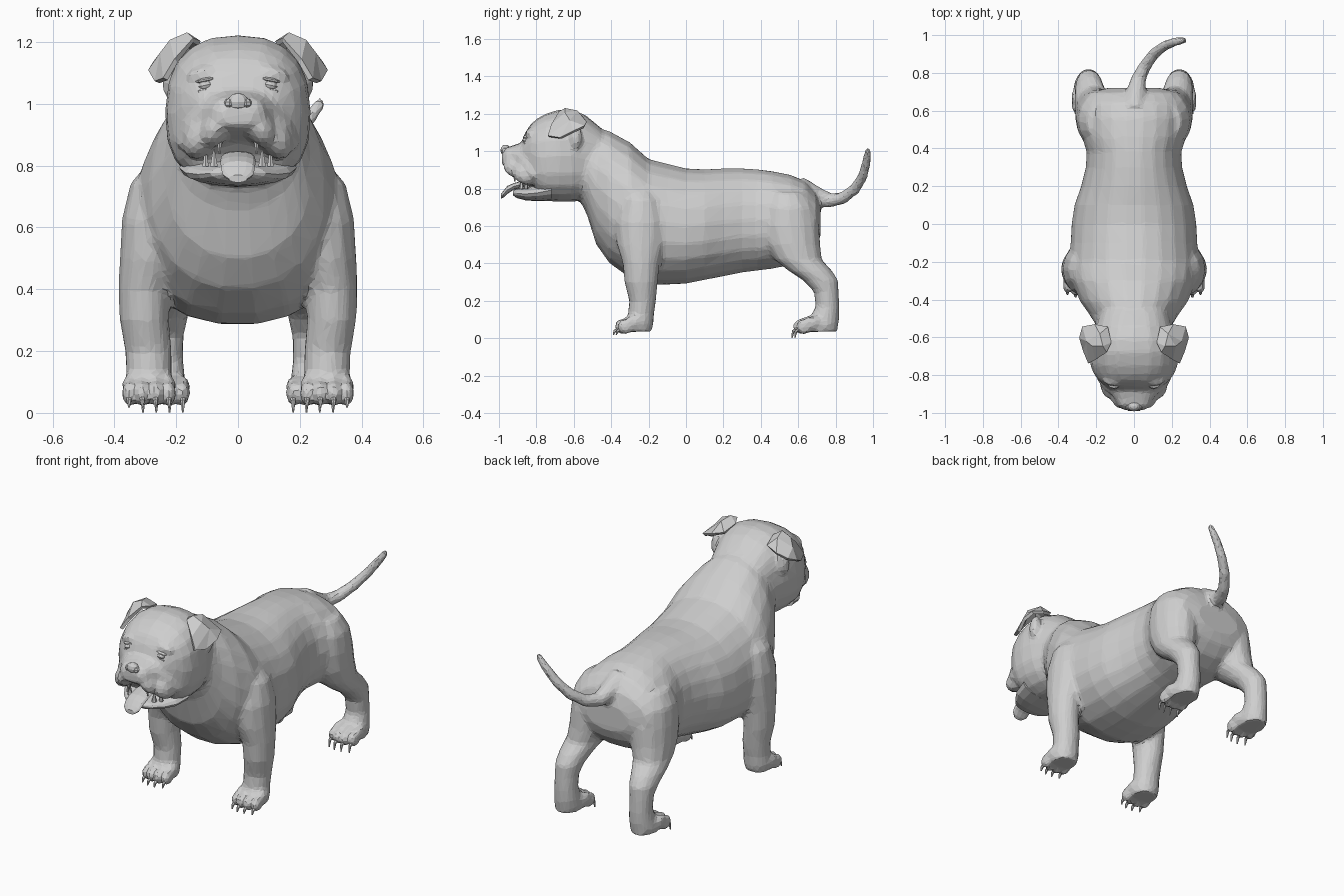
import bpy, bmesh, math
from mathutils import Vector, Matrix

if "Cube" in bpy.data.objects:
    bpy.data.objects.remove(bpy.data.objects["Cube"])

grey = bpy.data.materials.new("plain_grey")
grey.use_nodes = True
colour = (0.62, 0.62, 0.62, 1)
grey.diffuse_color = colour
grey.node_tree.nodes["Principled BSDF"].inputs["Base Color"].default_value = colour


def make_object(name, bm):
    bmesh.ops.recalc_face_normals(bm, faces=bm.faces)
    mesh = bpy.data.meshes.new(name)
    bm.to_mesh(mesh)
    bm.free()
    mesh.materials.append(grey)
    obj = bpy.data.objects.new(name, mesh)
    bpy.context.collection.objects.link(obj)
    return obj


def skin_rings(bm, rings):
    # Bridge neighbouring rings of points and cap both ends
    loops = [[bm.verts.new(p) for p in ring] for ring in rings]
    n = len(loops[0])
    for a, b in zip(loops, loops[1:]):
        for i in range(n):
            bm.faces.new((a[i], a[(i + 1) % n], b[(i + 1) % n], b[i]))
    bm.faces.new(loops[0])
    bm.faces.new(loops[-1])


def angles(n):
    return [math.tau * i / n for i in range(n)]


def square(v, power):
    return math.copysign(abs(v) ** power, v)


def loft_y(bm, sections, n=20, egg=0.0, power=1.0):
    # Sections along y: y, top, bottom, half width
    # egg widens the lower half, a power below one squares the outline
    skin_rings(bm, [[(w * square(math.cos(t), power) * (1 - egg * math.sin(t)), y,
                      (top + low) / 2 + (top - low) / 2 * square(math.sin(t), power))
                     for t in angles(n)] for y, top, low, w in sections])


def loft_z(bm, sections, side, n=14):
    # Sections along z: z, x, y, x radius, y radius
    skin_rings(bm, [[(side * (x + rx * math.cos(t)), y + ry * math.sin(t), z)
                     for t in angles(n)] for z, x, y, rx, ry in sections])


def tube(bm, path, n=10):
    # Tapered tube through x, y, z, radius points
    pts = [Vector(p[:3]) for p in path]
    rings = []
    for i, p in enumerate(pts):
        d = (pts[min(i + 1, len(pts) - 1)] - pts[max(i - 1, 0)]).normalized()
        u = d.cross(Vector((1, 0, 0.3))).normalized()
        v = d.cross(u)
        rings.append([p + path[i][3] * (u * math.cos(t) + v * math.sin(t)) for t in angles(n)])
    skin_rings(bm, rings)


def ball(bm, centre, radii, tilt=0.0, seg=12):
    m = Matrix.Translation(centre) @ Matrix.Rotation(tilt, 4, 'Y') @ Matrix.Diagonal((*radii, 1))
    bmesh.ops.create_uvsphere(bm, u_segments=seg, v_segments=seg // 2 + 1, radius=1, matrix=m)


# Continuous skin: torso and neck
skin = bmesh.new()
loft_y(skin, [(-.58, 1.2, .76, .18), (-.53, 1.15, .66, .205), (-.48, 1.13, .5, .235),
              (-.41, 1.11, .4, .285), (-.3, 1.05, .32, .33), (-.2, .96, .285, .345),
              (-.1, .935, .285, .335), (0, .91, .29, .33), (.1, .905, .31, .315),
              (.2, .91, .33, .28), (.3, .91, .35, .255), (.38, .905, .36, .25),
              (.46, .895, .37, .275), (.56, .875, .39, .285), (.64, .84, .43, .28),
              (.695, .78, .49, .24), (.72, .7, .55, .14)], 22, .08, .92)

# Skull and muzzle
loft_y(skin, [(-.46, 1.13, .78, .18), (-.54, 1.195, .74, .205), (-.61, 1.22, .73, .228),
              (-.68, 1.222, .73, .236), (-.75, 1.2, .735, .23), (-.795, 1.175, .76, .212),
              (-.83, 1.145, .83, .185), (-.86, 1.1, .86, .15), (-.88, 1.045, .88, .13),
              (-.93, 1.03, .9, .1), (-.965, 1.02, .915, .085), (-.985, .99, .93, .055)],
       20, .03, .8)

for s in (-1, 1):
    # Front leg with shoulder
    loft_z(skin, [(.82, .22, -.25, .06, .07), (.74, .24, -.24, .11, .115),
                  (.62, .255, -.24, .122, .145), (.5, .28, -.24, .103, .13),
                  (.4, .302, -.24, .085, .1), (.3, .303, -.24, .08, .09),
                  (.2, .29, -.232, .076, .072), (.13, .288, -.24, .074, .07),
                  (.08, .288, -.255, .08, .082), (.035, .288, -.26, .072, .078)], s)
    # Hind leg with thigh and hock
    loft_z(skin, [(.78, .17, .54, .08, .1), (.7, .18, .55, .115, .145),
                  (.6, .185, .555, .122, .16), (.5, .195, .57, .117, .15),
                  (.42, .212, .6, .1, .128), (.36, .23, .665, .085, .118),
                  (.31, .237, .72, .075, .095), (.25, .24, .75, .065, .067),
                  (.17, .24, .757, .063, .064), (.11, .24, .74, .07, .08),
                  (.07, .243, .715, .078, .1), (.035, .243, .715, .07, .095)], s)
    # Toes of both paws
    for px, py in ((.288, -.325), (.243, .63)):
        for i in range(4):
            x, y = s * (px + (i - 1.5) * .043), py - (.015 if i in (1, 2) else 0)
            ball(skin, (x, y, .063), (.024, .045, .042))
            ball(skin, (x, y + .045, .085), (.024, .05, .036))
    # Hanging upper lip, cheek fold and brow
    ball(skin, (s * .07, -.895, .925), (.05, .085, .075), s * -.5)
    ball(skin, (s * .12, -.845, .89), (.055, .085, .075), s * -.5)
    tube(skin, [(s * .05, -.955, 1.01, .014), (s * .1, -.9, .98, .018),
                (s * .155, -.85, .93, .02), (s * .19, -.805, .86, .016)])
    ball(skin, (s * .11, -.825, 1.1), (.06, .035, .022), s * .2)
    # Ear base behind the cheek
    ball(skin, (s * .215, -.59, 1.08), (.03, .035, .07), s * -.1)

# Tail
tube(skin, [(0, .6, .8, .07), (.01, .69, .76, .056), (.025, .77, .737, .04),
            (.06, .84, .75, .034), (.11, .905, .8, .031), (.165, .945, .865, .028),
            (.22, .965, .94, .025), (.265, .972, 1.0, .019), (.272, .973, 1.02, .009)])

dog = make_object("body_skin", skin)
remesh = dog.modifiers.new("fuse", 'REMESH')
remesh.mode = 'VOXEL'
remesh.voxel_size = .012
smooth = dog.modifiers.new("soften", 'SMOOTH')
smooth.factor, smooth.iterations = .5, 6
facets = dog.modifiers.new("facets", 'DECIMATE')
facets.ratio = .08

# Lower jaw
jaw = bmesh.new()
loft_y(jaw, [(-.925, .79, .765, .045), (-.905, .8, .75, .09), (-.86, .805, .738, .13),
             (-.8, .82, .733, .17), (-.72, .85, .735, .19)], 16)
make_object("lower_jaw", jaw)

# Tongue hanging over the jaw
tongue = bmesh.new()
loft_y(tongue, [(-.8, .85, .815, .05), (-.86, .845, .81, .055), (-.92, .83, .795, .057),
                (-.955, .815, .772, .055), (-.975, .79, .753, .05), (-.99, .77, .745, .03)], 12)
make_object("tongue", tongue)

# Teeth
teeth = bmesh.new()
for s in (-1, 1):
    for x, y, z, r, up in ((.078, -.88, .825, .014, 1), (.105, -.855, .825, .012, 1),
                           (.06, -.915, .865, .012, -1)):
        m = Matrix.Translation((s * x, y, z)) @ Matrix.Diagonal((1, 1, up, 1))
        bmesh.ops.create_cone(teeth, cap_ends=True, segments=6, radius1=r, radius2=.003,
                              depth=.055, matrix=m)
make_object("teeth", teeth)

# Nose pad with nostril wings
nose = bmesh.new()
ball(nose, (0, -.965, 1.005), (.036, .027, .03), 0, 10)
for s in (-1, 1):
    ball(nose, (s * .028, -.967, 1.0), (.018, .022, .018), 0, 8)
make_object("nose", nose)

for s, side in ((1, "left"), (-1, "right")):
    # Eye with lids
    eye = bmesh.new()
    ball(eye, (s * .105, -.853, 1.06), (.024, .022, .016), s * .2, 10)
    make_object(side + "_eye", eye)
    lids = bmesh.new()
    for z in (1.077, 1.044):
        ball(lids, (s * .105, -.85, z), (.034, .022, .008), s * .2, 8)
    make_object(side + "_eyelids", lids)

    # Folded ear flap, rooted in the top corner of the skull
    ear = bmesh.new()
    rim = [(.125, -.63, 1.195), (.145, -.675, 1.205), (.2, -.715, 1.14), (.235, -.735, 1.08),
           (.262, -.67, 1.07), (.283, -.6, 1.105), (.268, -.545, 1.13),
           (.205, -.535, 1.15), (.14, -.55, 1.17)]
    ridge = [(.165, -.645, 1.222), (.215, -.645, 1.2), (.245, -.62, 1.16), (.18, -.585, 1.21)]
    r = [ear.verts.new((s * x, y, z)) for x, y, z in rim]
    c = [ear.verts.new((s * x, y, z)) for x, y, z in ridge]
    for f in ((r[0], r[1], c[0]), (r[1], r[2], c[1], c[0]), (r[2], r[3], c[2], c[1]),
              (r[3], r[4], c[2]), (r[4], r[5], c[2]), (r[5], r[6], c[2]),
              (r[6], r[7], c[3], c[2]), (c[2], c[3], c[1]), (c[1], c[3], c[0]),
              (r[7], r[8], c[3]), (r[8], r[0], c[0], c[3])):
        ear.faces.new(f)
    flap = make_object(side + "_ear", ear)
    thick = flap.modifiers.new("thickness", 'SOLIDIFY')
    thick.thickness, thick.offset = .018, 0

    # Claws of both paws
    for paw, px, py, tip in (("front", .288, -.325, .018), ("hind", .243, .63, .002)):
        claws = bmesh.new()
        for i in range(4):
            x, y = s * (px + (i - 1.5) * .043), py - (.015 if i in (1, 2) else 0)
            tube(claws, [(x, y - .02, .05, .01), (x, y - .042, .038, .008),
                         (x, y - .048, tip, .003)], 6)
        make_object(f"{side}_{paw}_claws", claws)
